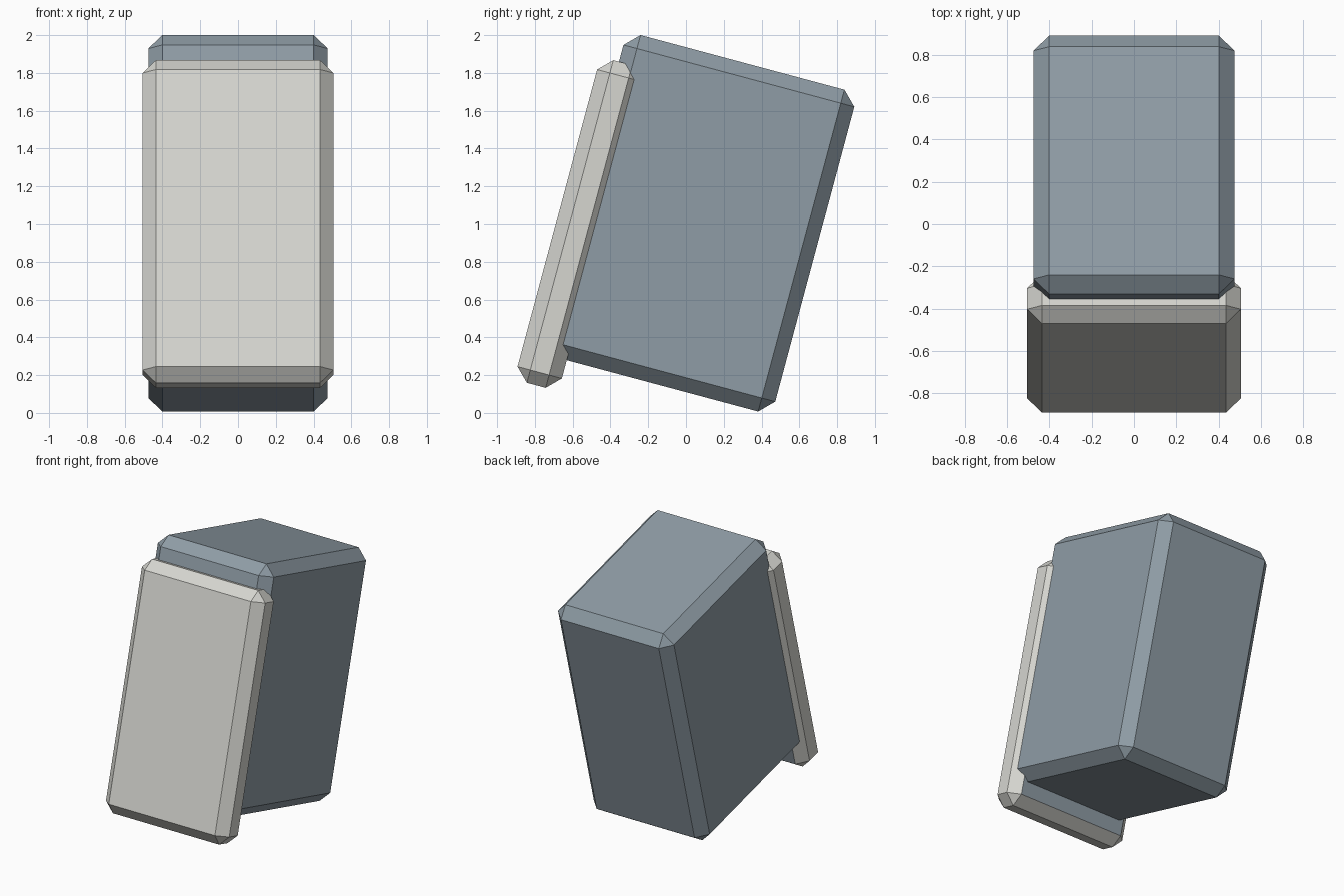
import bpy, math
from mathutils import Matrix

if "Cube" in bpy.data.objects:
    bpy.data.objects.remove(bpy.data.objects["Cube"])

TILT = Matrix.Rotation(math.radians(-15), 4, 'X')   # whole model leans back


def material(name, rgb):
    m = bpy.data.materials.new(name)
    m.diffuse_color = (*rgb, 1)
    m.use_nodes = True
    m.node_tree.nodes["Principled BSDF"].inputs["Base Color"].default_value = m.diffuse_color
    return m


blue = material("slate_blue", (0.275, 0.335, 0.38))
cream = material("pale_grey", (0.67, 0.67, 0.63))


def chamfered_slab(name, half_width, depth, height, bevel, mats):
    """Box between depth and height limits, every edge chamfered, then tilted."""
    bpy.ops.mesh.primitive_cube_add(size=1)
    ob = bpy.context.object
    ob.name = name
    size = (2 * half_width, depth[1] - depth[0], height[1] - height[0])
    centre = (0, sum(depth) / 2, sum(height) / 2)
    ob.data.transform(Matrix.Translation(centre) @ Matrix.Diagonal((*size, 1)))
    for m in mats:
        ob.data.materials.append(m)
    mod = ob.modifiers.new("chamfer", 'BEVEL')
    mod.width = bevel
    mod.segments = 1
    mod.limit_method = 'NONE'
    bpy.ops.object.modifier_apply(modifier=mod.name)
    return ob


# Main block
body = chamfered_slab("body", 0.475, (-0.824, 0.441), (0.106, 1.87), 0.074, [blue])

# Front panel overlapping the block, with a blue rear face
panel = chamfered_slab("front_panel", 0.505, (-0.925, -0.682), (-0.064, 1.704), 0.07,
                       [cream, blue])
for f in panel.data.polygons:
    f.material_index = 1 if f.normal.y > 0.95 else 0

for ob in (body, panel):
    ob.data.transform(TILT)
